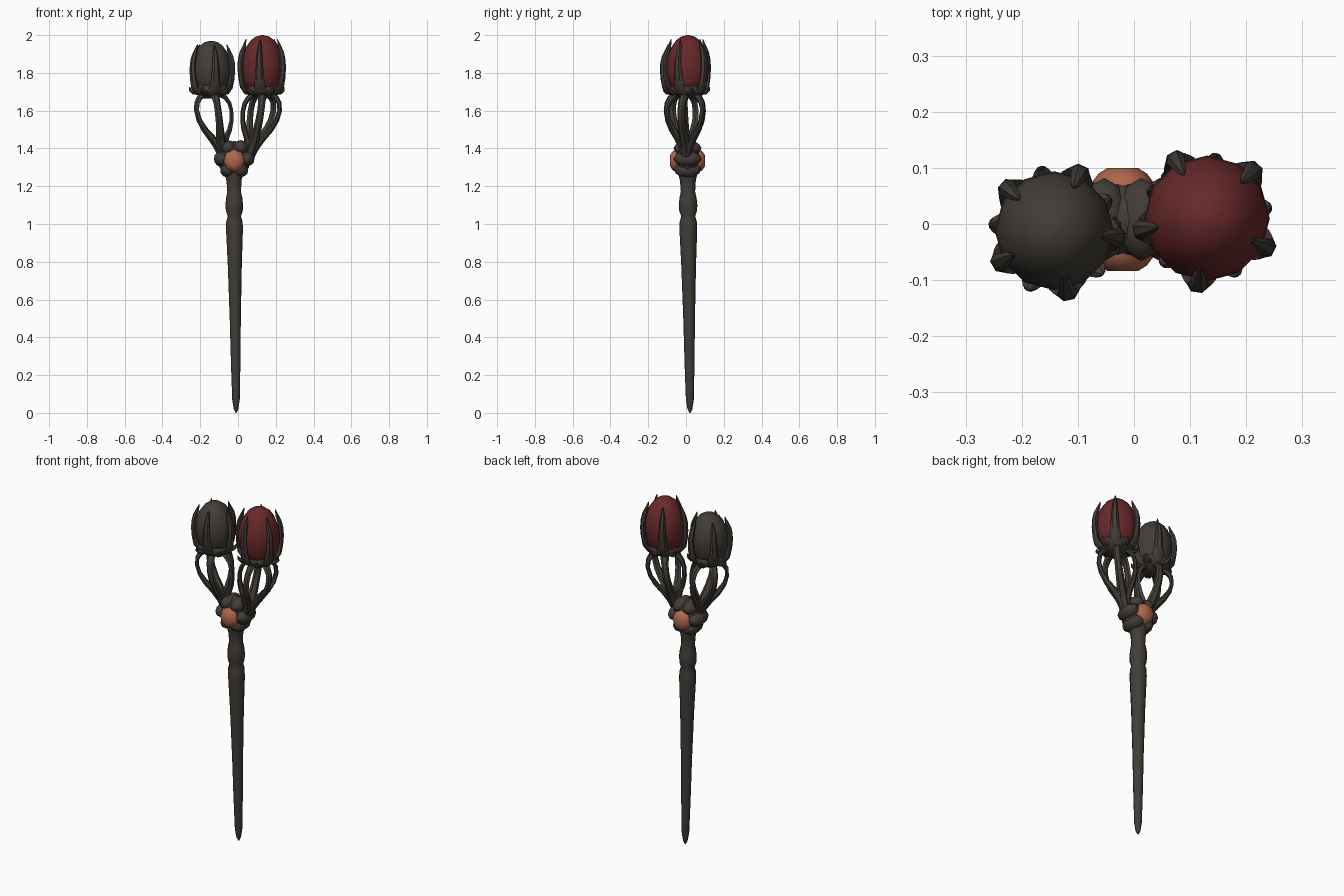
import bpy, bmesh, math
from mathutils import Vector, Matrix

if "Cube" in bpy.data.objects:
    bpy.data.objects.remove(bpy.data.objects["Cube"], do_unlink=True)


def material(name, colour):
    m = bpy.data.materials.new(name)
    m.use_nodes = True
    m.diffuse_color = (*colour, 1)
    bsdf = m.node_tree.nodes["Principled BSDF"]
    bsdf.inputs["Base Color"].default_value = (*colour, 1)
    bsdf.inputs["Roughness"].default_value = 0.8
    return m


WOOD = material("dark wood", (0.054, 0.046, 0.038))
RED = material("deep red", (0.138, 0.022, 0.023))
ORANGE = material("burnt orange", (0.43, 0.135, 0.072))


def finish(name, bm, mat, angle=40):
    bmesh.ops.recalc_face_normals(bm, faces=bm.faces)
    me = bpy.data.meshes.new(name)
    bm.to_mesh(me)
    bm.free()
    ob = bpy.data.objects.new(name, me)
    bpy.context.collection.objects.link(ob)
    me.materials.append(mat)
    bpy.ops.object.select_all(action="DESELECT")
    ob.select_set(True)
    bpy.context.view_layer.objects.active = ob
    bpy.ops.object.shade_smooth_by_angle(angle=math.radians(angle))


def sweep(bm, path, sizes, out, sides):
    """Tube along a path; sizes are (half width, half thickness along out)."""
    rings = []
    for i, p in enumerate(path):
        tangent = (path[min(i + 1, len(path) - 1)] - path[max(i - 1, 0)]).normalized()
        side = tangent.cross(out).normalized()
        normal = side.cross(tangent).normalized()
        w, t = sizes[i]
        ring = []
        for k in range(sides):
            a = math.tau * k / sides
            ring.append(bm.verts.new(p + side * w * math.cos(a) + normal * t * math.sin(a)))
        rings.append(ring)
    for a, b in zip(rings, rings[1:]):
        for k in range(sides):
            n = (k + 1) % sides
            bm.faces.new((a[k], a[n], b[n], b[k]))
    bm.faces.new(rings[0])
    bm.faces.new(rings[-1])


def lathe(name, profile, centre, mat, sides=12):
    """Profile of (radius, z); centre(z) gives the axis position."""
    bm = bmesh.new()
    sweep(bm, [centre(z) for r, z in profile], [(r, r) for r, z in profile],
          Vector((1, 0, 0)), sides)
    finish(name, bm, mat)


# Shaft, leaning slightly toward its tip
lathe("shaft",
      [(0.003, 0), (0.013, 0.02), (0.021, 0.07), (0.026, 0.25), (0.031, 0.5), (0.039, 0.78),
       (0.047, 0.97), (0.046, 1.01), (0.037, 1.04), (0.047, 1.07), (0.049, 1.1),
       (0.045, 1.14), (0.038, 1.17), (0.042, 1.23), (0.055, 1.28), (0.05, 1.36)],
      lambda z: Vector((-0.01 - 0.009 * z, 0.021 - 0.009 * z, z)), WOOD, 10)

# Knotted hub: a core with lobes around the gems
HUB = Vector((-0.02, 0.008, 1.345))
bm = bmesh.new()


def blob(pos, scale):
    bmesh.ops.create_icosphere(bm, subdivisions=2, radius=1,
                               matrix=Matrix.Translation(pos) @ Matrix.Diagonal((*scale, 1)))


blob(HUB, (0.09, 0.075, 0.095))
for k in range(6):
    a = math.tau * (k + 0.5) / 6 + math.pi / 6
    blob(HUB + Vector((math.cos(a) * 0.066, 0, math.sin(a) * 0.066)), (0.043, 0.074, 0.042))
finish("hub", bm, WOOD)

# Domed gems on both sides of the hub
for label, s in (("front", -1), ("back", 1)):
    bm = bmesh.new()
    sweep(bm, [HUB + Vector((0, s * d, -0.01)) for d in (0.05, 0.066, 0.082, 0.092)],
          [(0.058, 0.062), (0.055, 0.059), (0.043, 0.046), (0.027, 0.029)],
          Vector((0, 0, 1)), 8)
    finish(label + "_gem", bm, ORANGE)


def build_head(label, base_x, top_x, y, size, top, turn, mat):
    """Caged stem, cup, bulb and claws of one head."""
    def axis(z):
        f = min(max((z - 1.36) / 0.32, 0), 1)
        return Vector((base_x + (top_x - base_x) * math.sin(f * math.pi / 2),
                       y * f, z))

    def directions(offset=0):
        for k in range(5):
            a = math.radians(turn + offset + 72 * k)
            yield Vector((math.cos(a), math.sin(a), 0))

    # Ribs of the open cage, gathered into a stem below
    bm = bmesh.new()
    prof = [(0.01, 1.36), (0.02, 1.41), (0.042, 1.455), (0.073, 1.5), (0.095, 1.55),
            (0.102, 1.6), (0.095, 1.64), (0.075, 1.67), (0.045, 1.685)]
    sizes = [(0.025, 0.02), (0.026, 0.02), (0.026, 0.018), (0.022, 0.015), (0.02, 0.012),
             (0.019, 0.011), (0.019, 0.012), (0.022, 0.014), (0.022, 0.014)]
    for d in directions(6):
        sweep(bm, [axis(z) + d * r for r, z in prof], sizes, d, 6)
    finish(label + "_cage", bm, WOOD)

    # Cup under the bulb
    lathe(label + "_cup", [(0.04, 1.665), (0.065, 1.677), (0.09, 1.693), (0.098, 1.71),
                           (0.094, 1.725), (0.086, 1.74)], axis, WOOD, 10)

    # Egg shaped bulb
    h = top - 1.69
    egg = [(0.35, 0), (0.78, 0.1), (0.92, 0.22), (1, 0.4), (0.98, 0.54), (0.91, 0.67),
           (0.77, 0.8), (0.56, 0.91), (0.32, 0.975), (0.04, 1)]
    lathe(label + "_bulb", [(r * size, 1.69 + f * h) for r, f in egg], axis, mat)

    # Claws hugging the bulb up to pointed tips
    bm = bmesh.new()
    claw = [(0.75, 0.03), (0.95, 0.12), (1.03, 0.27), (1.07, 0.43), (1.06, 0.57),
            (0.99, 0.7), (0.88, 0.81), (0.79, 0.93)]
    widths = (0.031, 0.031, 0.025, 0.02, 0.017, 0.014, 0.01, 0.002)
    for d in directions():
        sweep(bm, [axis(1.69 + f * h) + d * r * size for r, f in claw],
              [(w, min(w, 0.015)) for w in widths], d, 6)
    finish(label + "_claws", bm, WOOD)

    # Short thorns curling out of the cup
    bm = bmesh.new()
    for d in directions(36):
        sweep(bm, [axis(z) + d * r for r, z in
                   ((0.07, 1.695), (0.096, 1.697), (0.11, 1.708), (0.116, 1.725))],
              [(0.026, 0.014), (0.022, 0.012), (0.013, 0.009), (0.002, 0.002)],
              Vector((0, 0, 1)) - d, 6)
    finish(label + "_thorns", bm, WOOD)


build_head("right", -0.075, -0.142, -0.012, 0.106, 1.97, 66, WOOD)
build_head("left", 0.058, 0.13, 0.01, 0.112, 2.0, 46, RED)
